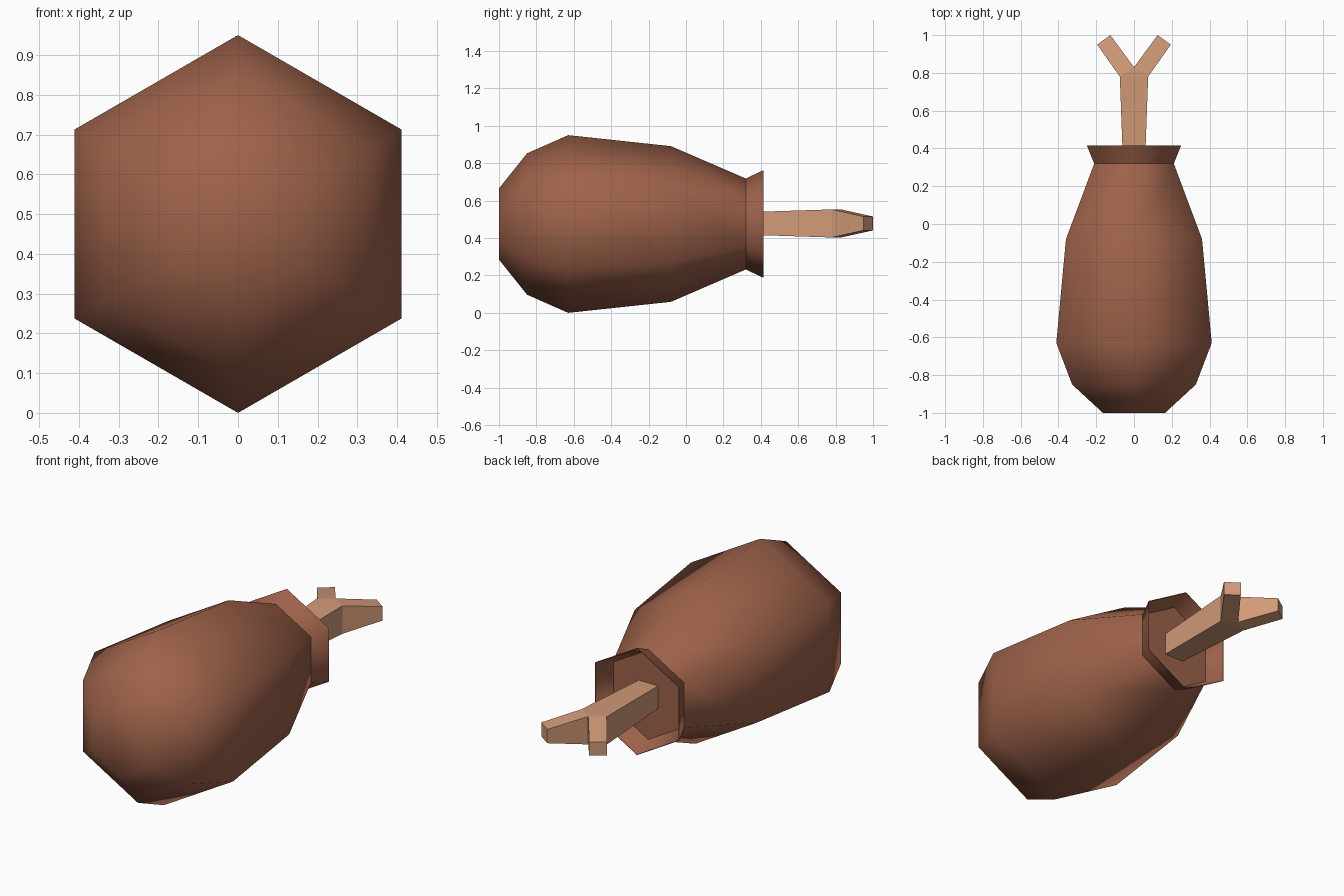
import bpy, bmesh, math

if "Cube" in bpy.data.objects:
    bpy.data.objects.remove(bpy.data.objects["Cube"])

CZ = 0.475  # height of the long axis


def material(name, rgb):
    m = bpy.data.materials.new(name)
    m.diffuse_color = (*rgb, 1)
    m.use_nodes = True
    m.node_tree.nodes["Principled BSDF"].inputs["Base Color"].default_value = m.diffuse_color
    return m


MEAT = material("roasted brown", (0.342, 0.122, 0.069))
BONE = material("pale bone", (0.645, 0.328, 0.188))


def finish(bm, name, mat, smooth):
    bmesh.ops.recalc_face_normals(bm, faces=bm.faces)
    mesh = bpy.data.meshes.new(name)
    bm.to_mesh(mesh)
    bm.free()
    mesh.materials.append(mat)
    ob = bpy.data.objects.new(name, mesh)
    bpy.context.collection.objects.link(ob)
    if smooth:
        bpy.ops.object.select_all(action='DESELECT')
        ob.select_set(True)
        bpy.context.view_layer.objects.active = ob
        bpy.ops.object.shade_smooth_by_angle(angle=math.radians(62))
    return ob


def hex_lathe(name, profile, mat, closed_loop=False):
    """Six-sided turned shape along y; profile is (y, radius)."""
    bm = bmesh.new()
    rings = []
    for y, r in profile:
        rings.append([bm.verts.new((r * math.sin(k * math.pi / 3), y,
                                    CZ + r * math.cos(k * math.pi / 3))) for k in range(6)])
    pairs = list(zip(rings, rings[1:]))
    if closed_loop:
        pairs.append((rings[-1], rings[0]))
    else:
        bm.faces.new(rings[0])
        bm.faces.new(rings[-1])
    for a, b in pairs:
        for k in range(6):
            j = (k + 1) % 6
            bm.faces.new((a[k], a[j], b[j], b[k]))
    return finish(bm, name, mat, True)


# Meat body
hex_lathe("meat_body", [(-1.0, 0.19), (-0.85, 0.378), (-0.63, 0.475),
                        (-0.08, 0.416), (0.32, 0.243)], MEAT)

# Flared open collar with a thin wall
hex_lathe("meat_collar", [(0.319, 0.243), (0.415, 0.288),
                          (0.415, 0.285), (0.319, 0.240)], MEAT, True)

# Forked bone: outline points (x, y, half thickness)
half = [(0.058, 0.315, 0.06), (0.075, 0.78, 0.075), (0.195, 0.95, 0.037),
        (0.125, 1.0, 0.037)]
outline = half + [(0, 0.83, 0.075)] + [(-x, y, h) for x, y, h in reversed(half)]
bm = bmesh.new()
top = [bm.verts.new((x, y, CZ + 0.003 + h)) for x, y, h in outline]
low = [bm.verts.new((x, y, CZ + 0.003 - h)) for x, y, h in outline]
for layer in (top, low):
    for ids in ((0, 1, 7, 8), (1, 4, 7), (1, 2, 3, 4), (4, 5, 6, 7)):
        bm.faces.new([layer[i] for i in ids])
for i in range(len(outline)):
    j = (i + 1) % len(outline)
    bm.faces.new((top[i], top[j], low[j], low[i]))
finish(bm, "forked_bone", BONE, False)
